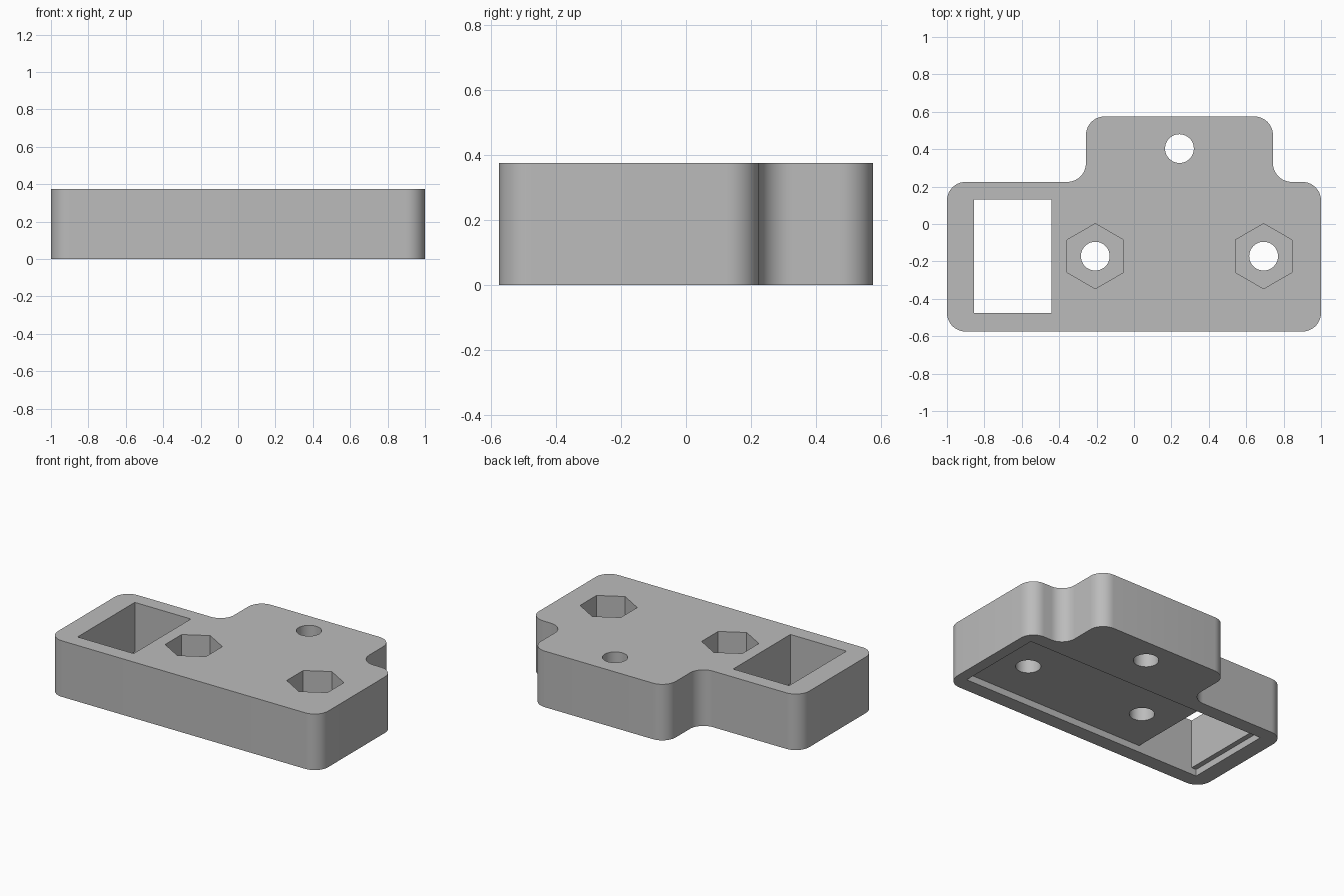
import bpy, bmesh, math
from mathutils import Vector

cube = bpy.data.objects.get("Cube")
if cube:
    bpy.data.objects.remove(cube, do_unlink=True)

HEIGHT = 0.375
RECESS = 0.045
HEX_FLOOR = 0.17
RADIUS = 0.1

grey = bpy.data.materials.new("plain grey")
grey.use_nodes = True
colour = (0.5, 0.5, 0.5, 1)
grey.diffuse_color = colour
grey.node_tree.nodes["Principled BSDF"].inputs["Base Color"].default_value = colour


def rounded(corners, radius, steps=10):
    """Round every right-angled corner, convex or concave."""
    points = []
    for i, corner in enumerate(corners):
        c = Vector(corner)
        a = (Vector(corners[i - 1]) - c).normalized() * radius
        b = (Vector(corners[(i + 1) % len(corners)]) - c).normalized() * radius
        for k in range(steps + 1):
            t = k / steps * math.pi / 2
            points.append(c + a * (1 - math.sin(t)) + b * (1 - math.cos(t)))
    return points


def rectangle(x0, x1, y0, y1):
    return [(x0, y0), (x1, y0), (x1, y1), (x0, y1)]


def polygon(x, y, radius, sides):
    """Regular polygon with a corner pointing to the back."""
    angles = [math.pi / 2 + math.tau * k / sides for k in range(sides)]
    return [(x + radius * math.cos(a), y + radius * math.sin(a)) for a in angles]


def prism(name, outline, z0, z1):
    bm = bmesh.new()
    face = bm.faces.new([bm.verts.new((p[0], p[1], z0)) for p in outline])
    top = bmesh.ops.extrude_face_region(bm, geom=[face])["geom"]
    verts = [v for v in top if isinstance(v, bmesh.types.BMVert)]
    bmesh.ops.translate(bm, verts=verts, vec=(0, 0, z1 - z0))
    bmesh.ops.recalc_face_normals(bm, faces=bm.faces)
    mesh = bpy.data.meshes.new(name)
    bm.to_mesh(mesh)
    bm.free()
    mesh.materials.append(grey)
    obj = bpy.data.objects.new(name, mesh)
    bpy.context.collection.objects.link(obj)
    return obj


# Body: wide block with a tab at the back
outline = [(-1, -0.575), (1, -0.575), (1, 0.225), (0.743, 0.225),
           (0.743, 0.575), (-0.257, 0.575), (-0.257, 0.225), (-1, 0.225)]
body = prism("mounting_block", rounded(outline, RADIUS), 0, HEIGHT)

# Underside recess and the window that opens into it
cutters = [
    prism("recess_cutter", rectangle(-0.89, 0.925, -0.475, 0.13), -0.1, RECESS),
    prism("window_cutter", rectangle(-0.855, -0.44, -0.475, 0.13), -0.2, HEIGHT + 0.1),
]

# Screw holes, two of them with hexagonal nut pockets above
for x, y, pocket in ((-0.207, -0.172, True), (0.693, -0.172, True), (0.243, 0.403, False)):
    cutters.append(prism("hole_cutter", polygon(x, y, 0.077, 40), -0.3, HEIGHT + 0.2))
    if pocket:
        cutters.append(prism("nut_cutter", polygon(x, y, 0.174, 6), HEX_FLOOR, HEIGHT + 0.3))

bpy.context.view_layer.objects.active = body
for cutter in cutters:
    cut = body.modifiers.new("cut", "BOOLEAN")
    cut.operation = "DIFFERENCE"
    cut.solver = "EXACT"
    cut.object = cutter
    bpy.ops.object.modifier_apply(modifier=cut.name)
    bpy.data.objects.remove(cutter, do_unlink=True)

# Smooth rounded walls, sharp edges elsewhere
bpy.ops.object.select_all(action="DESELECT")
body.select_set(True)
bpy.ops.object.shade_smooth_by_angle(angle=math.radians(30))
